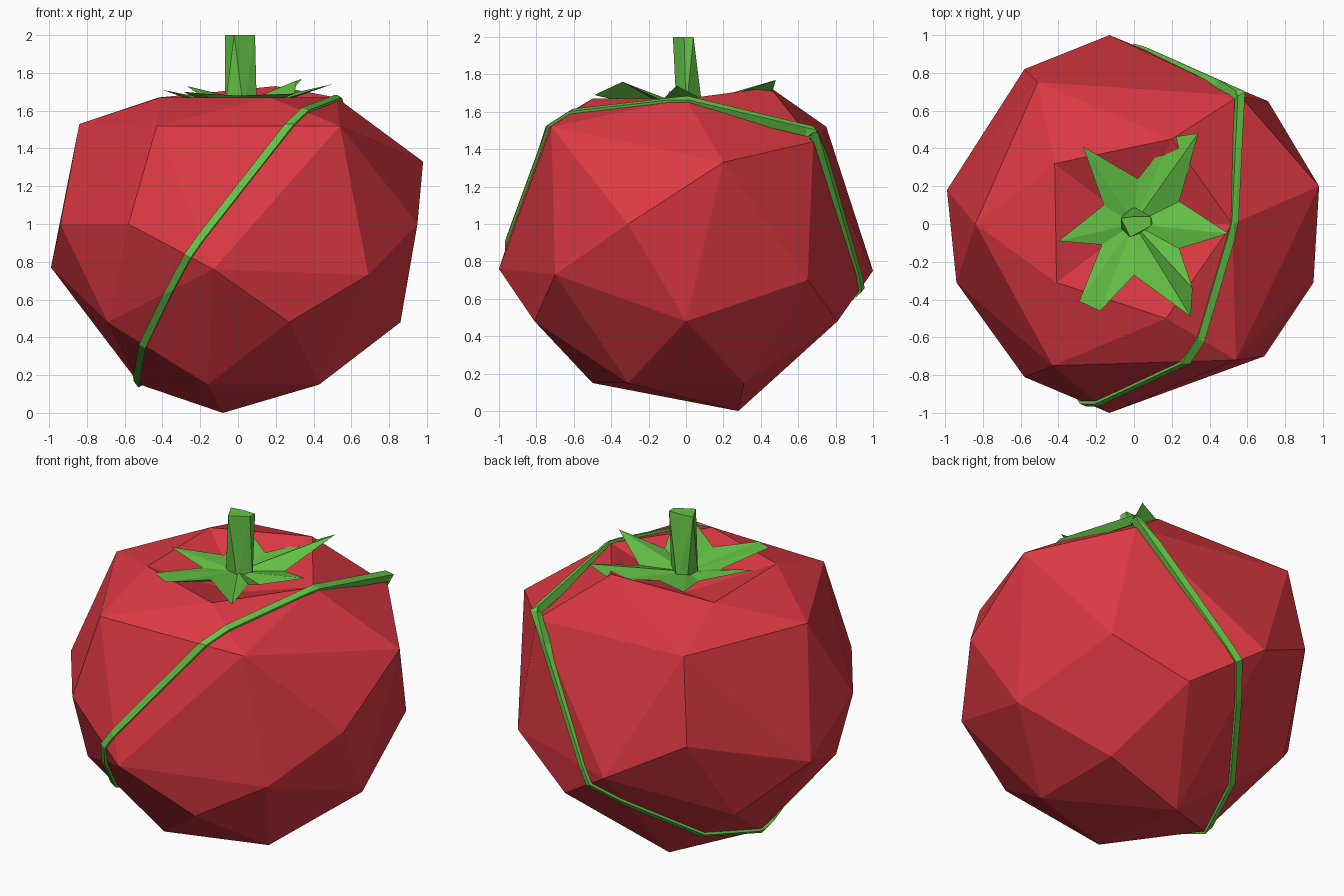
import bpy, bmesh
from mathutils import Vector

if "Cube" in bpy.data.objects:
    bpy.data.objects.remove(bpy.data.objects["Cube"])


def material(name, rgb):
    m = bpy.data.materials.new(name)
    m.diffuse_color = (*rgb, 1)
    m.use_nodes = True
    m.node_tree.nodes["Principled BSDF"].inputs["Base Color"].default_value = m.diffuse_color
    return m


RED = material("red_skin", (0.72, 0.04, 0.055))
GREEN = material("green_leaf", (0.13, 0.55, 0.06))


def finish(bm, name, mat):
    bmesh.ops.recalc_face_normals(bm, faces=bm.faces)
    me = bpy.data.meshes.new(name)
    bm.to_mesh(me)
    bm.free()
    ob = bpy.data.objects.new(name, me)
    bpy.context.collection.objects.link(ob)
    me.materials.append(mat)
    return ob


def hull(points):
    bm = bmesh.new()
    for p in points:
        bm.verts.new(p)
    bmesh.ops.convex_hull(bm, input=bm.verts)
    bmesh.ops.delete(bm, geom=[v for v in bm.verts if not v.link_faces], context='VERTS')
    return bm


# fruit body: faceted ball with uneven rings
RIM = [(0.52, 0, 1.67), (0.2, 0.45, 1.73), (-0.42, 0.32, 1.67), (-0.41, -0.31, 1.67), (0.17, -0.5, 1.67)]
SHOULDER = [(0.98, 0.2, 1.33), (-0.51, 0.75, 1.52), (-0.84, 0, 1.53), (-0.43, -0.75, 1.52), (0.54, -0.72, 1.52)]
CORNER = (0.56, 0.68, 1.44)
MIDDLE = [(0.95, -0.31, 1), (-0.58, 0.82, 1), (-0.94, -0.31, 1), (-0.58, -0.81, 1),
          (-0.99, 0.18, 0.77), (-0.13, -1, 0.76), (0.69, -0.7, 0.73), (0.71, 0.65, 0.7), (-0.13, 1, 0.75)]
LOWER = [(0.86, 0, 0.48), (0.27, 0.81, 0.48), (-0.69, 0.5, 0.48), (-0.69, -0.5, 0.48), (0.27, -0.81, 0.48),
         (0.43, 0.31, 0.15), (0.43, -0.31, 0.15), (-0.16, -0.5, 0.15), (-0.52, 0, 0.15), (-0.08, 0.28, 0)]
OTHERS = SHOULDER + MIDDLE + LOWER

body = hull(RIM + OTHERS + [CORNER])
rim = {v for v in body.verts if any((v.co - Vector(p)).length < 1e-4 for p in RIM)}
caps = [f for f in body.faces if all(v in rim for v in f.verts)]
bmesh.ops.delete(body, geom=caps, context='FACES')
# dent in the top
pit = body.verts.new((0, 0, 1.5))
for e in [e for e in body.edges if e.is_boundary]:
    body.faces.new((*e.verts, pit))
finish(body, "fruit_body", RED)

# thin tilted band wrapped round the fruit
band = hull(RIM + OTHERS + [(0.58, 0.69, 1.49)])
mid = Vector((0, 0, 0.95))
for v in band.verts:
    v.co = mid + (v.co - mid) * 1.017
n = Vector((0.806, -0.174, -0.568)).normalized()
for side in (1, -1):
    bmesh.ops.bisect_plane(band, geom=band.verts[:] + band.edges[:] + band.faces[:],
                           plane_co=n * (-0.52 + side * 0.02), plane_no=n * side, clear_outer=True)
ring = finish(band, "wrapped_vine", GREEN)
sol = ring.modifiers.new("thickness", 'SOLIDIFY')
sol.thickness = 0.05
sol.offset = -1

# leafy crown: folded star
STAR = [(0.5, -0.05, 1.74), (0.24, 0.12, 1.65), (0.34, 0.48, 1.77), (0.2, 0.46, 1.7), (0.02, 0.24, 1.66),
        (-0.27, 0.41, 1.73), (-0.16, 0.1, 1.65), (-0.4, -0.09, 1.71), (-0.17, -0.11, 1.65),
        (-0.29, -0.41, 1.7), (-0.18, -0.46, 1.69), (0, -0.27, 1.68), (0.3, -0.49, 1.69),
        (0.31, -0.34, 1.76), (0.24, -0.13, 1.66)]
crown = bmesh.new()
ring_v = [crown.verts.new(p) for p in STAR]
for z in (1.63, 1.57):
    c = crown.verts.new((0, 0, z))
    for i in range(len(ring_v)):
        crown.faces.new((c, ring_v[i - 1], ring_v[i]))
finish(crown, "leaf_crown", GREEN)

# stem
finish(hull([(-0.07, 0.03, 2), (0.0, 0.04, 2), (0.09, 0.04, 2), (0.09, -0.01, 2), (-0.02, -0.07, 2),
             (-0.07, -0.02, 1.6), (-0.05, 0.06, 1.6), (0.0, 0.09, 1.6), (0.1, 0.0, 1.6), (0.03, -0.05, 1.6)]),
       "stem", GREEN)
